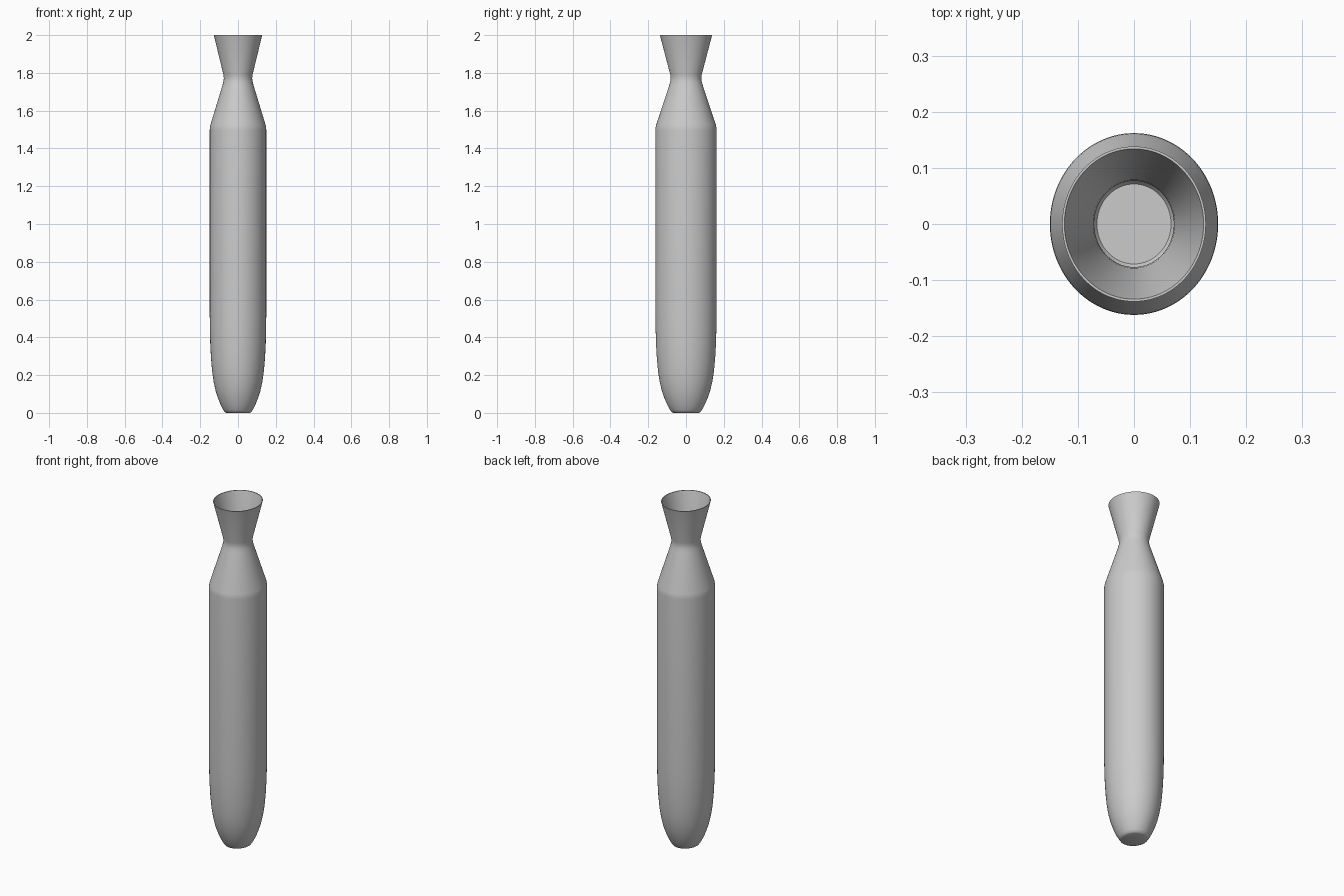
import bpy, bmesh, math

if "Cube" in bpy.data.objects:
    bpy.data.objects.remove(bpy.data.objects["Cube"])

SEGMENTS = 96
DEPTH_RATIO = 1.08   # the body is slightly deeper in y than wide in x
WALL = 0.004

# Outer profile (radius, height), from the flat foot to the flared rim
outer = [(0.062, 0.0), (0.070, 0.004), (0.078, 0.016), (0.091, 0.041), (0.105, 0.075),
         (0.118, 0.115), (0.129, 0.165), (0.137, 0.22), (0.143, 0.29),
         (0.147, 0.37), (0.149, 0.45), (0.15, 0.55),
         (0.15, 1.495), (0.149, 1.51), (0.146, 1.525),
         (0.082, 1.735), (0.077, 1.755), (0.075, 1.77), (0.077, 1.79),
         (0.128, 2.0)]

# Inner wall runs back down from the rim to the floor
inner = [(r - WALL, max(z, WALL)) for r, z in reversed(outer)][:-1]
profile = outer + inner


def lathe(name, points):
    """Sweep a profile round an ellipse and close both ends."""
    bm = bmesh.new()
    rings = []
    for r, z in points:
        rings.append([bm.verts.new((r * math.cos(a), r * DEPTH_RATIO * math.sin(a), z))
                      for a in (2 * math.pi * i / SEGMENTS for i in range(SEGMENTS))])
    for lo, hi in zip(rings, rings[1:]):
        for i in range(SEGMENTS):
            j = (i + 1) % SEGMENTS
            bm.faces.new((lo[i], lo[j], hi[j], hi[i]))
    bm.faces.new(rings[0][::-1])
    bm.faces.new(rings[-1])
    mesh = bpy.data.meshes.new(name)
    bm.to_mesh(mesh)
    bm.free()
    obj = bpy.data.objects.new(name, mesh)
    bpy.context.collection.objects.link(obj)
    return obj


# Hollow vase body with flared mouth
vase = lathe("vase", profile)
bpy.context.view_layer.objects.active = vase
vase.select_set(True)
bpy.ops.object.shade_smooth_by_angle(angle=math.radians(30))
